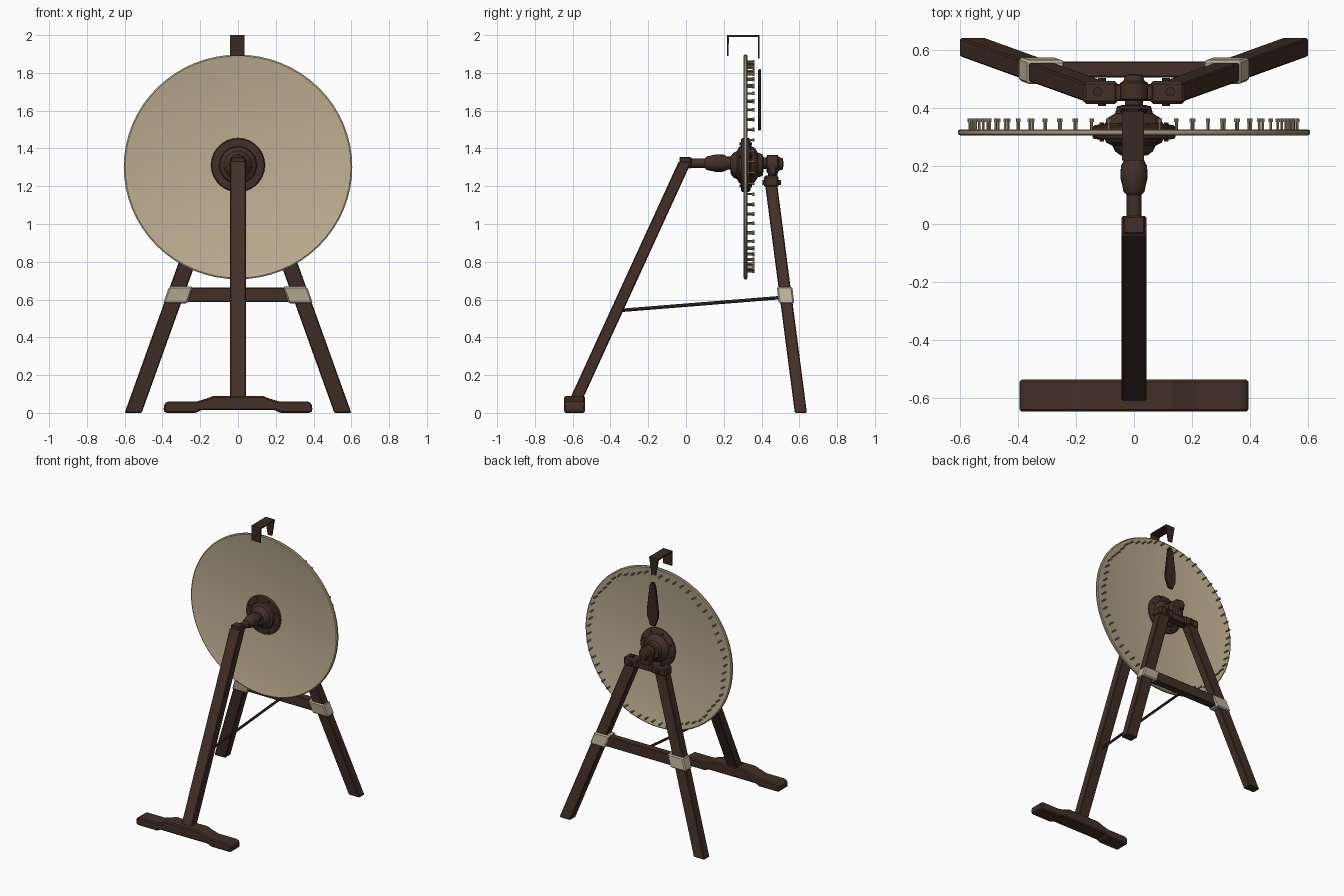
import bpy, bmesh, math
from mathutils import Vector, Matrix

old = bpy.data.objects.get("Cube")
if old:
    bpy.data.objects.remove(old, do_unlink=True)


def material(name, rgb):
    m = bpy.data.materials.new(name)
    m.use_nodes = True
    m.diffuse_color = (*rgb, 1)
    bsdf = m.node_tree.nodes["Principled BSDF"]
    bsdf.inputs["Base Color"].default_value = (*rgb, 1)
    bsdf.inputs["Roughness"].default_value = 0.8
    return m


WOOD = material("dark wood", (0.056, 0.028, 0.020))
IRON = material("dark iron", (0.042, 0.021, 0.016))
PALE = material("pale wood", (0.53, 0.43, 0.29))
CLOTH = material("cloth wrap", (0.50, 0.43, 0.32))
PEG = material("peg wood", (0.30, 0.24, 0.16))
EDGE = material("rim edge", (0.36, 0.30, 0.21))


def finish(name, bm, mat, bevel=0, smooth=False):
    bmesh.ops.recalc_face_normals(bm, faces=bm.faces)
    mesh = bpy.data.meshes.new(name)
    bm.to_mesh(mesh)
    bm.free()
    ob = bpy.data.objects.new(name, mesh)
    bpy.context.collection.objects.link(ob)
    mesh.materials.append(mat)
    if bevel:
        mod = ob.modifiers.new("Bevel", "BEVEL")
        mod.width = bevel
        mod.segments = 1
    if smooth:
        bpy.ops.object.select_all(action="DESELECT")
        ob.select_set(True)
        bpy.context.view_layer.objects.active = ob
        bpy.ops.object.shade_smooth_by_angle(angle=math.radians(35))
    return ob


def beam(name, low, high, sx, sy, mat, bevel=0.005):
    """Slanted beam with level ends; sx and sy are the horizontal section."""
    bm = bmesh.new()
    bmesh.ops.create_cube(bm, size=1)
    for v in bm.verts:
        c = Vector(high if v.co.z > 0 else low)
        v.co = c + Vector((v.co.x * sx, v.co.y * sy, 0))
    return finish(name, bm, mat, bevel)


def box(name, centre, size, mat, bevel=0.005):
    x, y, z = centre
    h = size[2] / 2
    return beam(name, (x, y, z - h), (x, y, z + h), size[0], size[1], mat, bevel)


def prism(name, outline, direction, mat, bevel=0):
    """Extrude a closed outline of 3D points along a direction."""
    bm = bmesh.new()
    face = bm.faces.new([bm.verts.new(p) for p in outline])
    res = bmesh.ops.extrude_face_region(bm, geom=[face])
    for v in res["geom"]:
        if isinstance(v, bmesh.types.BMVert):
            v.co += Vector(direction)
    return finish(name, bm, mat, bevel)


def lathe(name, profile, z, mat, sides=24, stretch=1):
    """Turn (y, radius) pairs about the y axis at height z."""
    bm = bmesh.new()
    rings = []
    for y, r in profile:
        ring = []
        for i in range(sides):
            a = math.tau * i / sides
            ring.append(bm.verts.new((r * math.cos(a), y, z + r * stretch * math.sin(a))))
        rings.append(ring)
    for a, b in zip(rings, rings[1:]):
        for i in range(sides):
            j = (i + 1) % sides
            bm.faces.new((a[i], a[j], b[j], b[i]))
    bm.faces.new(rings[0])
    bm.faces.new(rings[-1])
    return finish(name, bm, mat, smooth=True)


def rod(name, a, b, r, mat, sides=8):
    a, b = Vector(a), Vector(b)
    d = b - a
    bm = bmesh.new()
    m = Matrix.Translation((a + b) / 2) @ d.to_track_quat("Z", "Y").to_matrix().to_4x4()
    bmesh.ops.create_cone(bm, cap_ends=True, segments=sides, radius1=r, radius2=r,
                          depth=d.length, matrix=m)
    return finish(name, bm, mat, smooth=True)


# Wheel disc with a darker edge band
DISC_Y, DISC_Z, SQUASH = 0.315, 1.302, 0.983
disc = lathe("wheel_disc", [(0.307, 0.592), (0.305, 0.598), (0.309, 0.605),
                            (0.321, 0.605), (0.325, 0.598), (0.323, 0.592)],
             DISC_Z, PALE, 64, SQUASH)
disc.data.materials.append(EDGE)
for p in disc.data.polygons:
    if abs(p.normal.y) < 0.5:
        p.material_index = 1

# Pegs around the back of the rim, each with a small head
PEGS = 60
bm = bmesh.new()
turn = Matrix.Rotation(math.radians(90), 4, "X")
for i in range(PEGS):
    a = math.tau * (i + 0.5) / PEGS
    r = 0.562 + 0.008 * math.sin(i * 5)
    x, z = r * math.cos(a), DISC_Z + r * SQUASH * math.sin(a)
    for y, rad, depth in ((0.34, 0.005, 0.036), (0.357, 0.008, 0.012)):
        bmesh.ops.create_cone(bm, cap_ends=True, segments=6, radius1=rad, radius2=rad,
                              depth=depth, matrix=Matrix.Translation((x, y, z)) @ turn)
finish("rim_pegs", bm, PEG)

# Turned axle and hub
lathe("axle", [(-0.03, 0.026), (0.10, 0.026), (0.11, 0.036), (0.13, 0.040), (0.16, 0.047),
               (0.20, 0.045), (0.22, 0.034), (0.25, 0.036), (0.46, 0.030), (0.50, 0.030)],
      1.322, WOOD, 16)
lathe("hub", [(0.235, 0.045), (0.25, 0.065), (0.27, 0.075), (0.28, 0.095), (0.29, 0.10),
              (0.292, 0.138), (0.300, 0.143), (0.333, 0.143), (0.340, 0.135), (0.345, 0.10),
              (0.365, 0.09), (0.38, 0.065), (0.405, 0.058), (0.41, 0.035)],
      1.312, WOOD, 28)
for i in range(8):
    a = math.tau * (i + 0.5) / 8
    x, z = 0.12 * math.cos(a), 1.312 + 0.12 * math.sin(a)
    rod("hub_stud", (x, 0.284, z), (x, 0.349, z), 0.008, IRON, 6)

# Front post, its top block and foot
beam("front_post", (0, -0.587, 0.06), (0, -0.005, 1.33), 0.085, 0.068, WOOD)
box("post_top_block", (0, -0.003, 1.325), (0.075, 0.062, 0.06), WOOD)
half = [(0.22, 0), (0.385, 0), (0.395, 0.012), (0.39, 0.05), (0.37, 0.06),
        (0.22, 0.06), (0.17, 0.075), (0.13, 0.09)]
outline = [(0.2, 0.014)] + half
outline += [(-x, z) for x, z in reversed(outline)]
prism("front_foot", [(x, -0.645, z) for x, z in outline], (0, 0.11, 0), WOOD, 0.008)

# Rear legs, wraps and bolted joints, mirrored left and right
def leg_point(side, z):
    return Vector((side * (0.555 - 0.359 * z), 0.608 - 0.13 * z, z))


for side, label in ((1, "left"), (-1, "right")):
    beam(label + "_rear_leg", leg_point(side, 0), leg_point(side, 1.25), 0.09, 0.064, WOOD)
    inward = Vector((-side * 0.014, 0, 0))
    beam(label + "_cloth_wrap", leg_point(side, 0.578) + inward,
         leg_point(side, 0.668) + inward, 0.128, 0.082, CLOTH, 0.008)
    box(label + "_joint_plate", (side * 0.115, 0.452, 1.225), (0.12, 0.078, 0.065), WOOD, 0.01)
    rod(label + "_joint_bolt", (side * 0.125, 0.455, 1.25), (side * 0.125, 0.455, 1.268),
        0.017, IRON)
    rod(label + "_face_bolt", (side * 0.11, 0.405, 1.22), (side * 0.11, 0.502, 1.22),
        0.014, IRON)

# Bars joining the rear legs, and the bearing for the axle
box("rear_crossbar", (0, 0.532, 0.625), (0.66, 0.055, 0.078), WOOD)
box("top_crossbar", (0, 0.452, 1.225), (0.17, 0.058, 0.06), WOOD)
box("bearing_block", (0, 0.46, 1.275), (0.09, 0.05, 0.09), WOOD, 0.01)
lathe("bearing_cap", [(0.425, 0.035), (0.43, 0.048), (0.485, 0.048), (0.492, 0.036),
                      (0.512, 0.03), (0.515, 0.015)], 1.318, WOOD, 16)

# Thin stretcher from front post to rear crossbar
rod("stretcher", (0, -0.34, 0.543), (0, 0.52, 0.612), 0.009, WOOD)

# Bent clip above the rim
path = [(0.218, 1.89), (0.218, 2.0), (0.388, 2.0), (0.388, 1.875)]
inner = [(0.380, 1.875), (0.380, 1.99), (0.227, 1.99), (0.225, 1.89)]
clip = prism("top_clip", [(-0.042, y, z) for y, z in path + inner], (0.076, 0, 0), IRON)
for v in clip.data.vertices:
    if v.co.y > 0.3 and v.co.z < 1.9:
        v.co.x = v.co.x * 0.45 - 0.002

# Flat pointer blade behind the wheel
blade = [(0.012, 1.82), (0.026, 1.79), (0.034, 1.72), (0.046, 1.62), (0.046, 1.56), (0.02, 1.495)]
blade += [(-x, z) for x, z in reversed(blade)]
prism("pointer_blade", [(x, 0.382, z) for x, z in blade], (0, 0.016, 0), IRON, 0.004)
